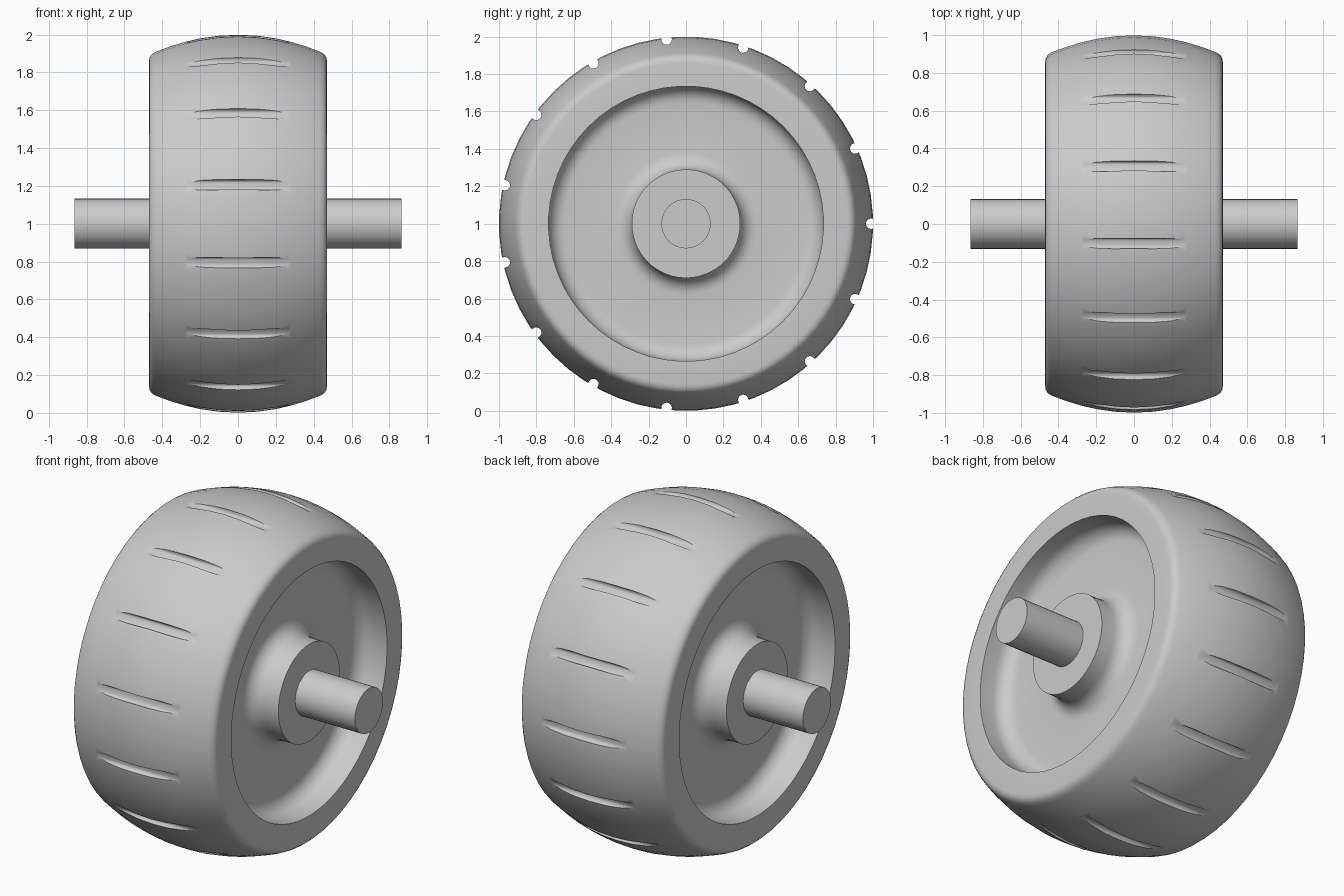
import bpy, bmesh, math
from mathutils import Matrix, Vector

cube = bpy.data.objects.get("Cube")
if cube:
    bpy.data.objects.remove(cube, do_unlink=True)

SEGMENTS = 60
GROOVES = 15
CENTRE = Vector((0, 0, 1))

grey = bpy.data.materials.new("plain grey")
grey.use_nodes = True
colour = (0.6, 0.6, 0.6, 1)
grey.diffuse_color = colour
grey.node_tree.nodes["Principled BSDF"].inputs["Base Color"].default_value = colour


def make_object(name, bm):
    bmesh.ops.recalc_face_normals(bm, faces=bm.faces)
    mesh = bpy.data.meshes.new(name)
    bm.to_mesh(mesh)
    bm.free()
    mesh.materials.append(grey)
    obj = bpy.data.objects.new(name, mesh)
    bpy.context.collection.objects.link(obj)
    return obj


def select_only(obj):
    bpy.ops.object.select_all(action='DESELECT')
    obj.select_set(True)
    bpy.context.view_layer.objects.active = obj


def fillet(cx, cr, rad, a0, a1, steps=6):
    """Arc of (x, radius) points around a fillet centre."""
    return [(cx + rad * math.cos(math.radians(a0 + (a1 - a0) * i / steps)),
             cr + rad * math.sin(math.radians(a0 + (a1 - a0) * i / steps)))
            for i in range(steps + 1)]


# Half profile as (x, radius): hub face, filleted recess, rim face, crowned tread
FLOOR, F = 0.29, 0.09
half = [(0.47, 0.0), (0.47, 0.29)]
half += fillet(FLOOR + F, 0.29 + F, F, 270, 180)
half += fillet(FLOOR + F, 0.735 - F, F, 180, 90)
half += [(0.47, 0.735), (0.47, 0.86)]
half += [(0.468, 0.876), (0.461, 0.891), (0.448, 0.903), (0.43, 0.912)]
half += [(x, 1.0 - 0.088 * (x / 0.43) ** 2) for x in (0.36, 0.28, 0.2, 0.1)]
profile = half + [(0.0, 1.0)] + [(-x, r) for x, r in reversed(half)]

# Wheel: spin the profile around the x axis
bm = bmesh.new()
turn = Matrix.Rotation(math.pi / SEGMENTS, 3, 'X')
verts = [bm.verts.new(CENTRE + turn @ Vector((x, r, 0))) for x, r in profile]
edges = [bm.edges.new(pair) for pair in zip(verts, verts[1:])]
bmesh.ops.spin(bm, geom=verts + edges, cent=CENTRE, axis=(1, 0, 0),
               angle=math.tau, steps=SEGMENTS)
bmesh.ops.remove_doubles(bm, verts=bm.verts, dist=0.0005)
wheel = make_object("wheel", bm)

# Tread grooves: a ring of thin cylinders cut out of the crown
bm = bmesh.new()
for i in range(GROOVES):
    a = math.tau * i / GROOVES
    place = Matrix.Translation(CENTRE + 0.99 * Vector((0, math.cos(a), math.sin(a))))
    bmesh.ops.create_cone(bm, cap_ends=True, segments=16, radius1=0.028, radius2=0.028,
                          depth=0.8, matrix=place @ Matrix.Rotation(math.pi / 2, 4, 'Y'))
cutter = make_object("groove_cutter", bm)
cutter.hide_render = True
cut = wheel.modifiers.new("grooves", 'BOOLEAN')
cut.operation = 'DIFFERENCE'
cut.solver = 'EXACT'
cut.object = cutter
select_only(wheel)
bpy.ops.object.modifier_apply(modifier=cut.name)
bpy.data.objects.remove(cutter, do_unlink=True)

# Axle through the hub
bm = bmesh.new()
bmesh.ops.create_cone(bm, cap_ends=True, segments=32, radius1=0.132, radius2=0.132, depth=1.73,
                      matrix=Matrix.Translation(CENTRE) @ Matrix.Rotation(math.pi / 2, 4, 'Y'))
axle = make_object("axle", bm)

for obj in (wheel, axle):
    select_only(obj)
    bpy.ops.object.shade_smooth_by_angle(angle=math.radians(35))
